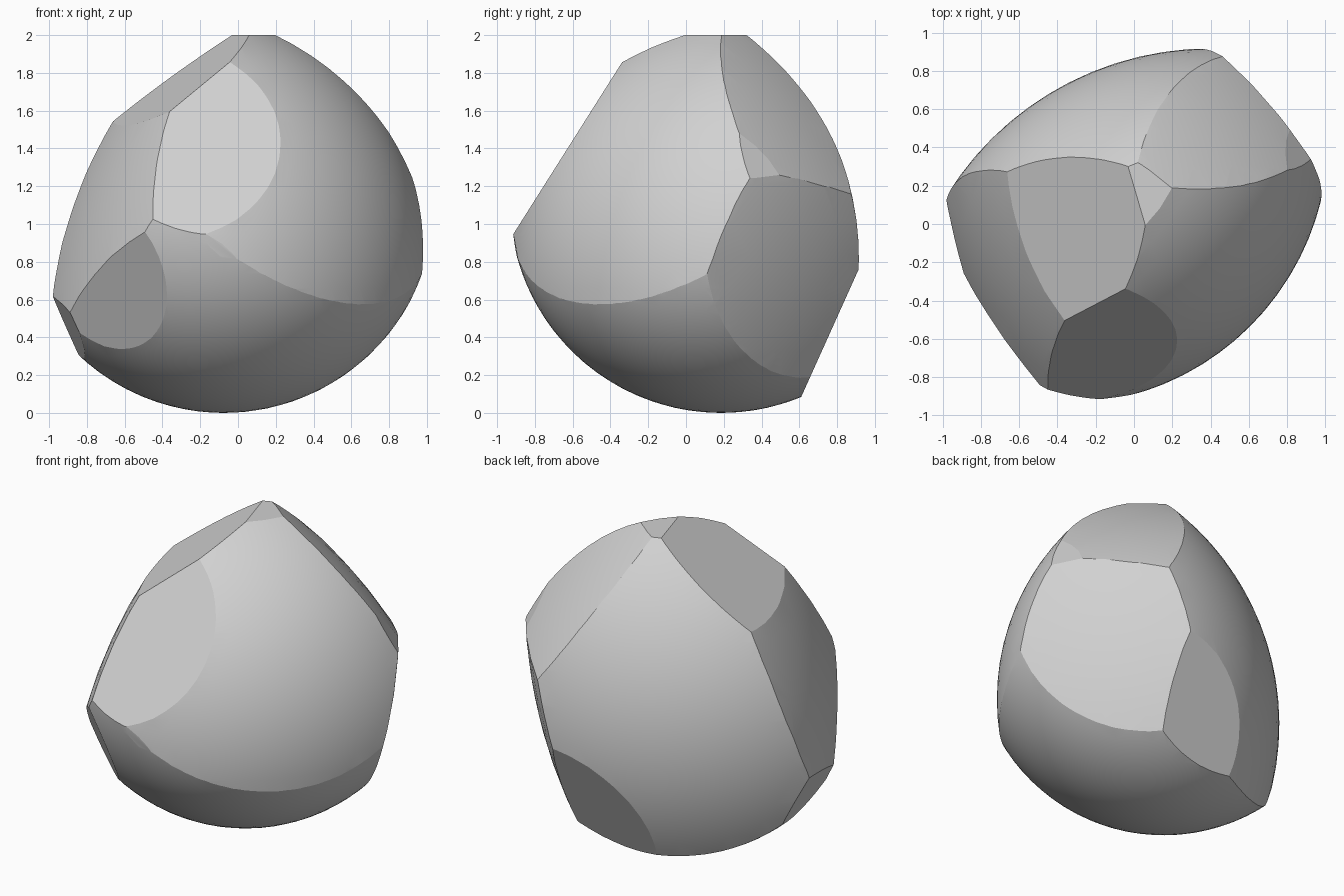
import bpy
import bmesh
import math
from mathutils import Vector

cube = bpy.data.objects.get("Cube")
if cube:
    bpy.data.objects.remove(cube, do_unlink=True)

CENTRE = Vector((0, 0, 1))

# Rounded sides: outward direction, distance from the centre, bulge radius
ROUNDED = {
    "front_left_side": ((.60, -.70, .39), .77, 1.4),
    "right_side": ((-.855, -.316, .42), .758, 3.0),
    "back_right_side": ((-.475, .845, .23), .773, 1.62),
    "upper_back_side": ((.49, .607, .625), .896, 3.0),
    "back_left_side": ((.751, .63, -.198), .904, 3.0),
}

# Flat chips: outward direction, distance from the centre
CHIPS = [
    ((0, -.845, .535), .757),       # sloping front
    ((-.573, -.168, .802), .769),   # sloping top
    ((0, .91, -.41), .918),         # low back
    ((-.627, -.69, -.36), .912),    # low front corner
    ((-.9, -.12, -.43), 1.025),     # low right corner
    ((.05, -.99, -.12), .92),       # front nose
    ((.734, .467, .489), .953),     # shoulder
    ((0, 0, 1), 1.0),               # crown
]


def ball(name, location, radius):
    bpy.ops.mesh.primitive_ico_sphere_add(
        subdivisions=5, radius=radius, location=location)
    obj = bpy.context.object
    obj.name = name
    return obj


# Rounded underside is the starting body
boulder = ball("boulder", CENTRE + Vector((-.07, .17, .12)), 1.12)

# Trim the body with each rounded side
for name, (direction, reach, radius) in ROUNDED.items():
    n = Vector(direction).normalized()
    cutter = ball(name + "_cutter", CENTRE + n * (reach - radius), radius)
    cutter.hide_render = True
    mod = boulder.modifiers.new(name, "BOOLEAN")
    mod.operation = "INTERSECT"
    mod.solver = "EXACT"
    mod.object = cutter
    bpy.context.view_layer.objects.active = boulder
    bpy.ops.object.modifier_apply(modifier=mod.name)
    bpy.data.objects.remove(cutter, do_unlink=True)

# Slice off the flat chips and cap each cut
bm = bmesh.new()
bm.from_mesh(boulder.data)
bmesh.ops.translate(bm, verts=bm.verts, vec=boulder.location)
bmesh.ops.remove_doubles(bm, verts=bm.verts, dist=.002)
for direction, reach in CHIPS:
    n = Vector(direction).normalized()
    bmesh.ops.bisect_plane(
        bm, geom=bm.verts[:] + bm.edges[:] + bm.faces[:], dist=.0001,
        plane_co=CENTRE + n * reach, plane_no=n, clear_outer=True)
    rim = [e for e in bm.edges if e.is_boundary]
    if rim:
        bmesh.ops.holes_fill(bm, edges=rim, sides=0)

# Stand it on the ground, centred
for axis in range(3):
    values = [v.co[axis] for v in bm.verts]
    low, high = min(values), max(values)
    shift = -low if axis == 2 else -(low + high) / 2
    for v in bm.verts:
        v.co[axis] += shift
bmesh.ops.recalc_face_normals(bm, faces=bm.faces)
bm.to_mesh(boulder.data)
bm.free()
boulder.location = (0, 0, 0)

# Plain grey stone
stone = bpy.data.materials.new("grey_stone")
stone.use_nodes = True
colour = (.64, .64, .64, 1)
stone.diffuse_color = colour
stone.node_tree.nodes["Principled BSDF"].inputs["Base Color"].default_value = colour
boulder.data.materials.clear()
boulder.data.materials.append(stone)

# Smooth sides with crisp ridges
bpy.ops.object.select_all(action="DESELECT")
boulder.select_set(True)
bpy.context.view_layer.objects.active = boulder
bpy.ops.object.shade_smooth_by_angle(angle=math.radians(9))
